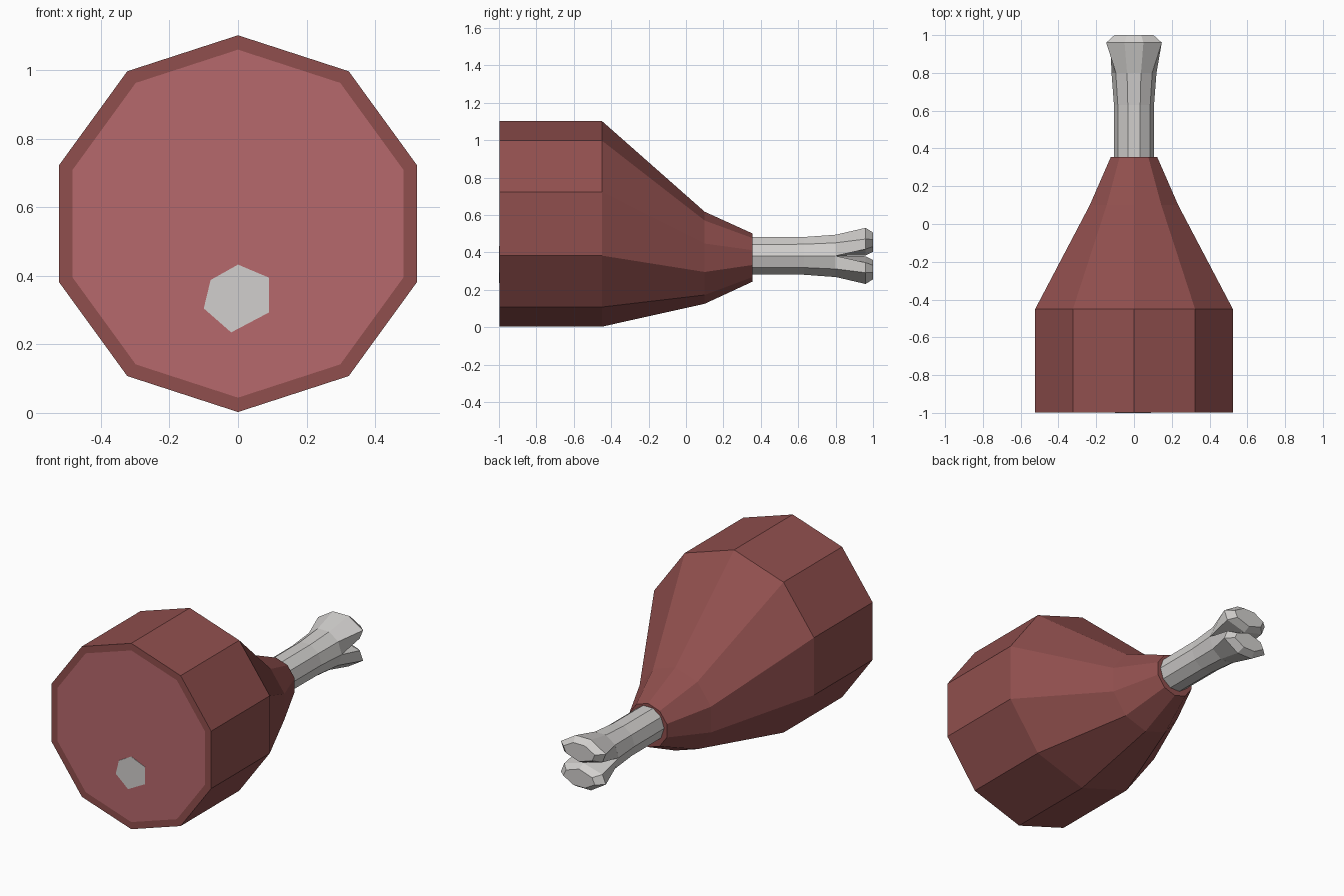
import bpy, bmesh
from math import sin, cos, radians

cube = bpy.data.objects.get("Cube")
if cube:
    bpy.data.objects.remove(cube)


def material(name, rgb):
    mat = bpy.data.materials.new(name)
    mat.use_nodes = True
    mat.diffuse_color = (*rgb, 1)
    mat.node_tree.nodes["Principled BSDF"].inputs["Base Color"].default_value = (*rgb, 1)
    return mat


SKIN = material("roasted red", (0.28, 0.078, 0.075))
FLESH = material("cut flesh pink", (0.47, 0.14, 0.152))
BONE = material("bone grey", (0.64, 0.625, 0.61))


def finish(bm, name, mats):
    bmesh.ops.recalc_face_normals(bm, faces=bm.faces)
    mesh = bpy.data.meshes.new(name)
    bm.to_mesh(mesh)
    bm.free()
    for mat in mats:
        mesh.materials.append(mat)
    obj = bpy.data.objects.new(name, mesh)
    bpy.context.collection.objects.link(obj)
    return obj


def loft(sections):
    """Skin a list of (y, [(x, z), ...]) sections along y, closing both ends."""
    bm = bmesh.new()
    rings = [[bm.verts.new((x, y, z)) for x, z in pts] for y, pts in sections]
    for a, b in zip(rings, rings[1:]):
        for i in range(len(a)):
            j = (i + 1) % len(a)
            bm.faces.new((a[i], a[j], b[j], b[i]))
    first = bm.faces.new(rings[0])
    bm.faces.new(rings[-1])
    return bm, first


def decagon(radius, centre, start):
    angles = [radians(start + 36 * i) for i in range(10)]
    return [(radius * cos(a), centre + radius * sin(a)) for a in angles]


# Meat: ten-sided drum tapering to the bone, with the cut face inset in the front
bm, front = loft([(y, decagon(r, c, 90)) for y, r, c in (
    (-0.998, 0.55, 0.5525), (-0.45, 0.55, 0.5525),
    (0.1, 0.246, 0.371), (0.355, 0.129, 0.372))])
bmesh.ops.recalc_face_normals(bm, faces=bm.faces)
bmesh.ops.inset_region(bm, faces=[front], thickness=0.042)
front.material_index = 1
finish(bm, "meat", [SKIN, FLESH])

# Bone end showing in the cut face
spot = [(0, 0.433), (0.09, 0.395), (0.09, 0.293),
        (-0.02, 0.235), (-0.10, 0.305), (-0.08, 0.388)]
bm, _ = loft([(-1.0, spot), (-0.995, spot)])
finish(bm, "cut_bone", [BONE])

# Bone shaft, slightly flared at its end
MID = 0.381
bm, _ = loft([(y, decagon(r, MID, 0)) for y, r in (
    (0.33, 0.105), (0.63, 0.106), (0.8, 0.119))])
finish(bm, "bone_shaft", [BONE])


# Knuckles: two lobes parted by a notch at the end of the bone
def lobe_section(side, mid, top, valley, sign):
    """Half outline: notch edge, side and top corners, mirrored in x."""
    half = [side, mid, top]
    pts = half + [(-x, z) for x, z in reversed(half)] + [(0, valley)]
    return [(x, MID + sign * z) for x, z in pts]


for name, sign in (("upper_knuckle", 1), ("lower_knuckle", -1)):
    bm, _ = loft([
        (0.8, lobe_section((0.119, 0), (0.096, 0.07), (0.037, 0.113), 0, sign)),
        (0.96, lobe_section((0.125, 0.036), (0.147, 0.09), (0.05, 0.15), 0.002, sign)),
        (1.0, lobe_section((0.085, 0.05), (0.103, 0.088), (0.038, 0.125), 0.022, sign))])
    finish(bm, name, [BONE])
